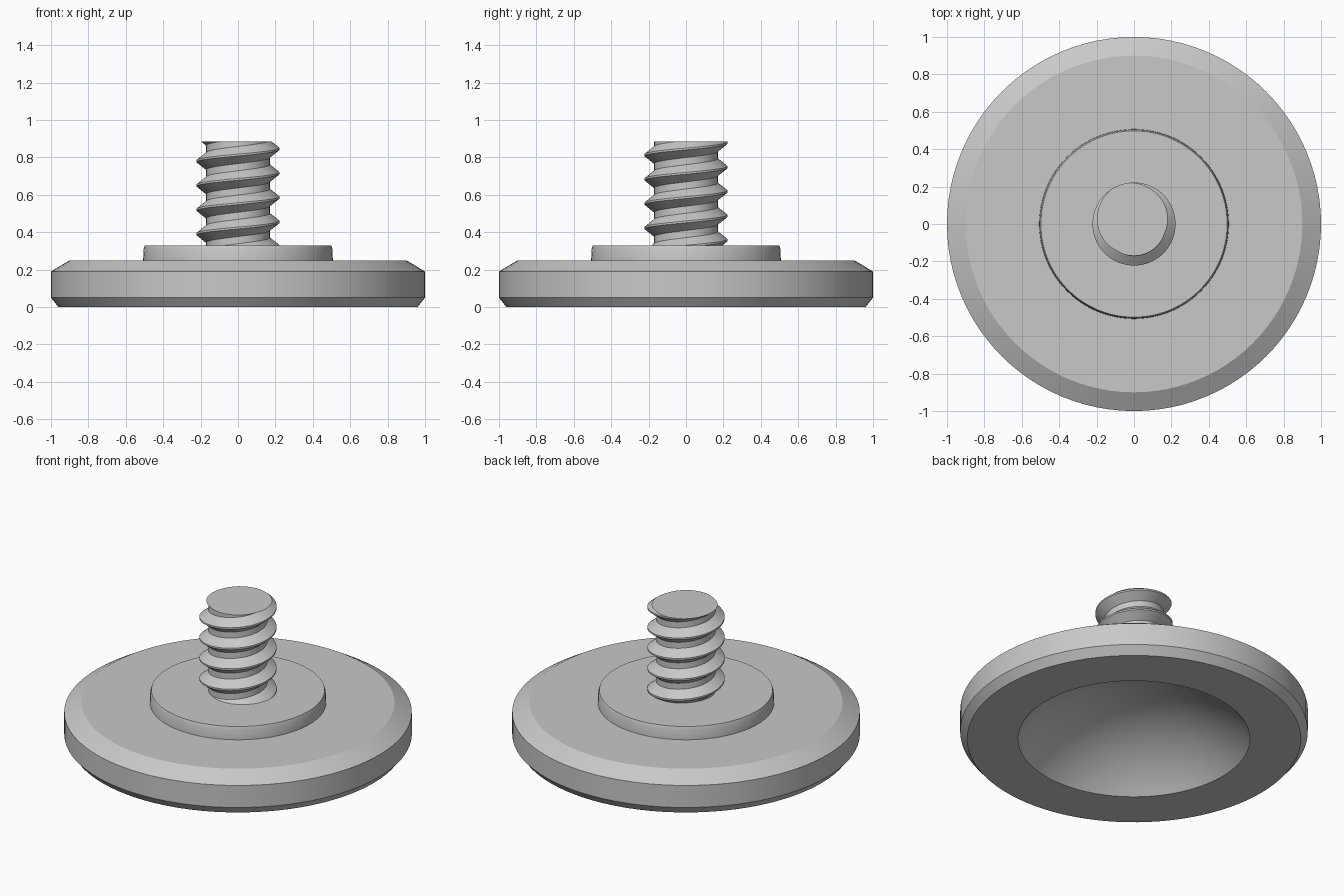
import bpy, bmesh, math
from mathutils import Vector

cube = bpy.data.objects.get("Cube")
if cube:
    bpy.data.objects.remove(cube, do_unlink=True)

SIDES = 96
grey = bpy.data.materials.new("satin grey metal")
grey.use_nodes = True
grey.diffuse_color = (0.58, 0.58, 0.58, 1)
grey.node_tree.nodes["Principled BSDF"].inputs["Base Color"].default_value = grey.diffuse_color


def finish(name, bm):
    """Turn a bmesh into a smooth-shaded object with crisp edges."""
    bmesh.ops.recalc_face_normals(bm, faces=bm.faces)
    mesh = bpy.data.meshes.new(name)
    bm.to_mesh(mesh)
    bm.free()
    mesh.materials.append(grey)
    obj = bpy.data.objects.new(name, mesh)
    bpy.context.collection.objects.link(obj)
    bpy.ops.object.select_all(action="DESELECT")
    obj.select_set(True)
    bpy.context.view_layer.objects.active = obj
    bpy.ops.object.shade_smooth_by_angle(angle=math.radians(25))


def lathe(name, profile):
    """Spin an (r, z) profile around the z axis."""
    bm = bmesh.new()
    verts = [bm.verts.new((r, 0, z)) for r, z in profile]
    edges = [bm.edges.new(pair) for pair in zip(verts, verts[1:])]
    bmesh.ops.spin(bm, geom=verts + edges, axis=(0, 0, 1), cent=(0, 0, 0),
                   angle=math.tau, steps=SIDES, use_merge=True)
    bmesh.ops.remove_doubles(bm, verts=bm.verts, dist=1e-5)
    finish(name, bm)


# Disc base: domed hollow underneath, chamfered rim, raised collar on top
hollow_r, depth = 0.667, 0.3
sphere_r = (hollow_r ** 2 + depth ** 2) / (2 * depth)
half_angle = math.asin(hollow_r / sphere_r)
dome = []
for i in range(17):
    a = half_angle * i / 16
    dome.append((sphere_r * math.sin(a), depth - sphere_r * (1 - math.cos(a))))
rim = [(0.96, 0), (1, 0.05), (1, 0.19), (0.9, 0.25)]
collar = [(0.507, 0.25), (0.505, 0.31), (0.498, 0.33), (0, 0.33)]
lathe("disc_base_with_collar", dome + rim + collar)

# Threaded stud: one helical strip whose turns share their borders
CORE, CREST, PITCH = 0.17, 0.222, 0.13
TOP, BOTTOM = 0.885, 0.32
START = math.radians(110)          # direction of the crest at the top cut
section = [(CORE, -0.046), (CREST, -0.005), (CREST, 0.005), (CORE, 0.046)]
TURNS = 7
bm = bmesh.new()
rows = []
for i in range(TURNS * SIDES + 1):
    a = START + math.tau * i / SIDES
    z = TOP + PITCH * (i / SIDES - TURNS + 1)
    rows.append([bm.verts.new((r * math.cos(a), r * math.sin(a), z + dz))
                 for r, dz in section])
for i in range(TURNS * SIDES):
    lower, upper = rows[i], rows[i + 1]
    for k in range(3):
        bm.faces.new((lower[k], upper[k], upper[k + 1], lower[k + 1]))
    if i + 1 + SIDES < len(rows):   # root band up to the next turn
        bm.faces.new((lower[3], upper[3], rows[i + 1 + SIDES][0], rows[i + SIDES][0]))

# Trim the stud flat at both ends and cap it
for height, direction in ((TOP, 1), (BOTTOM, -1)):
    bmesh.ops.bisect_plane(bm, geom=bm.verts[:] + bm.edges[:] + bm.faces[:],
                           plane_co=Vector((0, 0, height)),
                           plane_no=Vector((0, 0, direction)), clear_outer=True)
    bmesh.ops.remove_doubles(bm, verts=bm.verts, dist=1e-5)
    border = [e for e in bm.edges if e.is_boundary
              and all(abs(v.co.z - height) < 1e-4 for v in e.verts)]
    bmesh.ops.edgeloop_fill(bm, edges=border)
finish("threaded_stud", bm)
